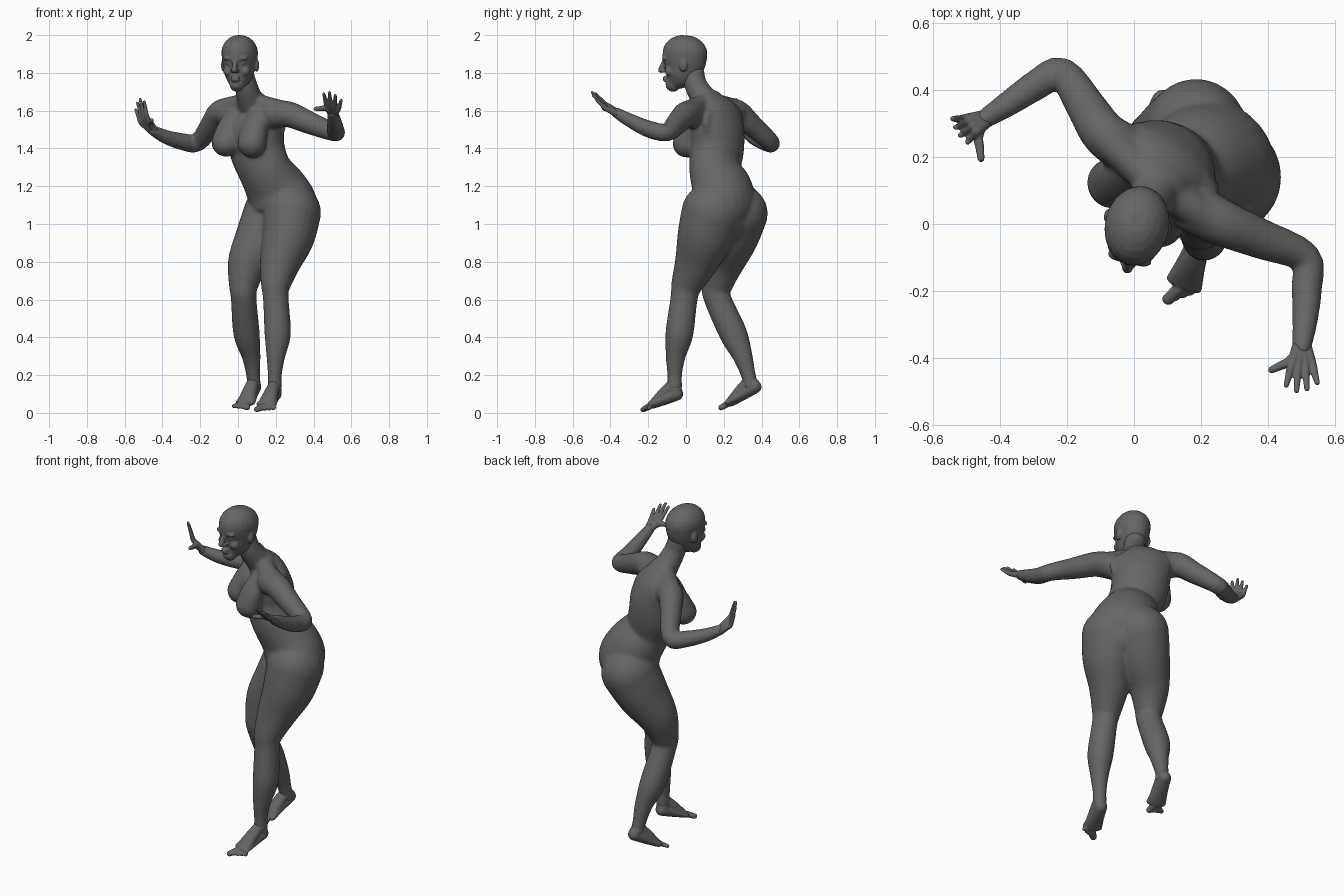
import bpy, bmesh
from math import cos, sin, pi
from mathutils import Vector, Matrix

if "Cube" in bpy.data.objects:
    bpy.data.objects.remove(bpy.data.objects["Cube"])

grey = bpy.data.materials.new("plain_grey")
grey.use_nodes = True
tone = (.13, .13, .13, 1)
grey.diffuse_color = tone
grey.node_tree.nodes["Principled BSDF"].inputs["Base Color"].default_value = tone

X = Vector((1, 0, 0))
UP = Vector((0, 0, 1))
CHEST_SIDE = Vector((.8, -.6, 0))       # towards the figure's left
HEAD_SIDE = Vector((.975, -.22, 0))
HEAD_FRONT = HEAD_SIDE.cross(UP)


def spline(rows, steps=4):
    """Catmull-Rom interpolation of rows of numbers."""
    rows = [Vector(row) for row in rows]
    last = len(rows) - 1
    out = []
    for i in range(last):
        a, b, c, d = (rows[max(0, min(last, i + k))] for k in (-1, 0, 1, 2))
        for s in range(steps):
            t = s / steps
            out.append(b + (c - a) * (t / 2) + (a * 2 - b * 5 + c * 4 - d) * (t * t / 2)
                       + (b * 3 - a - c * 3 + d) * (t ** 3 / 2))
    return out + [rows[last]]


def limb(bm, path, widths, side=X, depths=None, sides=24):
    """Rounded tube along a path, with half widths along side and half depths across."""
    points = spline([(*p, w, d) for p, w, d in zip(path, widths, depths or widths)])
    centers = [Vector(p[:3]) for p in points]
    last = len(points) - 1
    rings = []
    for i, point in enumerate(points):
        along = (centers[min(i + 1, last)] - centers[max(i - 1, 0)]).normalized()
        u = (side - along * side.dot(along)).normalized()
        rings.append((centers[i], along, u, along.cross(u), point[3], point[4]))

    def cap(ring, sign):
        center, along, u, v, width, depth = ring
        reach = along * sign * min(width, depth)
        angles = [pi / 2 * k / 6 for k in range(1, 6)]
        return [(center + reach * sin(k), along, u, v, width * cos(k), depth * cos(k)) for k in angles]
    rings = cap(rings[0], -1)[::-1] + rings + cap(rings[-1], 1)
    turns = [2 * pi * k / sides for k in range(sides)]
    loops = [[bm.verts.new(center + u * width * cos(k) + v * depth * sin(k)) for k in turns]
             for center, along, u, v, width, depth in rings]
    for low, high in zip(loops, loops[1:]):
        for k in range(sides):
            n = (k + 1) % sides
            bm.faces.new((low[k], low[n], high[n], high[k]))
    bm.faces.new(loops[0][::-1])
    bm.faces.new(loops[-1])


def ball(bm, center, size, side=HEAD_SIDE):
    """Ellipsoid sized along side, depth and height."""
    turn = Matrix((side, UP.cross(side), UP)).transposed().to_4x4()
    matrix = Matrix.Translation(center) @ turn @ Matrix.Diagonal((*size, 1))
    bmesh.ops.create_uvsphere(bm, u_segments=24, v_segments=16, radius=1, matrix=matrix)


def finish(name, bm, voxel, smooth):
    """Fuse overlapping shapes into one smooth skin."""
    bmesh.ops.recalc_face_normals(bm, faces=bm.faces)
    mesh = bpy.data.meshes.new(name)
    bm.to_mesh(mesh)
    bm.free()
    ob = bpy.data.objects.new(name, mesh)
    bpy.context.collection.objects.link(ob)
    fuse = ob.modifiers.new("fuse", 'REMESH')
    fuse.mode, fuse.voxel_size = 'VOXEL', voxel
    soften = ob.modifiers.new("soften", 'SMOOTH')
    soften.factor, soften.iterations = .5, smooth
    depsgraph = bpy.context.evaluated_depsgraph_get()
    skin = bpy.data.meshes.new_from_object(ob.evaluated_get(depsgraph))
    ob.modifiers.clear()
    ob.data = skin
    skin.materials.clear()
    skin.materials.append(grey)
    skin.polygons.foreach_set("use_smooth", [True] * len(skin.polygons))
    skin.update()


# Torso, from the hips up to the base of the neck
bm = bmesh.new()
limb(bm, [(.24, .2, 1.03), (.24, .2, 1.1), (.2, .19, 1.19), (.14, .155, 1.29),
          (.1, .165, 1.4), (.09, .165, 1.5), (.085, .16, 1.58), (.075, .125, 1.64)],
     (.18, .19, .17, .15, .155, .165, .165, .1), CHEST_SIDE,
     (.14, .165, .155, .13, .135, .13, .1, .07))
# Neck
limb(bm, [(.085, .14, 1.6), (.06, .09, 1.67), (.04, .05, 1.74), (.025, .04, 1.8)],
     (.08, .068, .06, .058), CHEST_SIDE)
# Shoulder slopes
for shoulder in ((-.08, .255, 1.61), (.23, .015, 1.6)):
    limb(bm, [(.065, .115, 1.65), shoulder], (.05, .055), UP)
# Breasts, hanging from the upper chest
for path in ([(-.015, .165, 1.58), (-.045, .135, 1.5), (-.065, .12, 1.43)],
             [(.11, .06, 1.58), (.085, .02, 1.5), (.073, .004, 1.425)]):
    limb(bm, path, (.06, .075, .077), CHEST_SIDE, (.05, .06, .074))
# Shoulder blades and breastbone
for blade in ((.055, .26, 1.54), (.2, .14, 1.53)):
    ball(bm, blade, (.07, .02, .08), CHEST_SIDE)
ball(bm, (.035, .09, 1.47), (.11, .065, .11), CHEST_SIDE)

# Buttocks and legs share their heights and thickness
heights = (1.06, .93, .8, .68, .61, .42, .3, .2, .14)
thickness = (.155, .14, .11, .08, .068, .07, .05, .037, .038)
left_leg = [(.285, .14), (.265, .1), (.225, .055), (.2, .005), (.2, -.01),
            (.21, -.035), (.2, -.055), (.195, -.06), (.195, -.06)]
right_leg = [(.185, .27), (.125, .235), (.055, .195), (.03, .165), (.03, .165),
             (.045, .25), (.07, .3), (.08, .33), (.085, .345)]
for leg in (left_leg, right_leg):
    limb(bm, [(*place, z) for place, z in zip(leg, heights)], thickness, X, [t * 1.06 for t in thickness])

# Arms share their thickness from shoulder to wrist
thickness = (.075, .069, .06, .048, .046, .038, .029)
left_arm = [(.19, .04, 1.58), (.27, 0, 1.58), (.38, -.045, 1.535), (.51, -.1, 1.485),
            (.515, -.19, 1.5), (.51, -.29, 1.545), (.5, -.37, 1.59)]
right_arm = [(-.02, .22, 1.575), (-.09, .27, 1.59), (-.14, .345, 1.525), (-.215, .45, 1.43),
             (-.29, .415, 1.435), (-.38, .355, 1.46), (-.45, .31, 1.495)]
for arm in (left_arm, right_arm):
    limb(bm, arm, thickness, UP)
finish("body", bm, .0075, 16)


def face(side, front, z):
    """Point on the head, measured sideways, forwards and up."""
    return X * .01 + HEAD_SIDE * side + HEAD_FRONT * front + UP * z


# Skull and jaw
bm = bmesh.new()
limb(bm, [face(0, .07, 1.74), face(0, .04, 1.78), face(0, .02, 1.82), face(0, .01, 1.86), face(0, .005, 1.905)],
     (.04, .07, .081, .09, .096), HEAD_SIDE, (.04, .082, .104, .117, .12))
# Nose, lips and chin
limb(bm, [face(0, .11, 1.875), face(0, .125, 1.845), face(0, .136, 1.815)], (.012, .013, .016), HEAD_SIDE)
for z in (1.762, 1.776):
    ball(bm, face(0, .11, z), (.024, .016, .009))
ball(bm, face(0, .088, 1.732), (.024, .022, .02))
# Brows, eyelids, cheeks, nostrils and ears
for s in (-1, 1):
    ball(bm, face(.034 * s, .104, 1.878), (.034, .018, .012))
    ball(bm, face(.036 * s, .096, 1.85), (.016, .014, .009))
    ball(bm, face(.045 * s, .078, 1.81), (.028, .026, .028))
    ball(bm, face(.014 * s, .12, 1.81), (.011, .013, .01))
    ball(bm, face(.09 * s, -.005, 1.84), (.013, .022, .035))
finish("head", bm, .005, 6)


def hand(name, wrist, index, little, aim, thumb):
    """Fingers run from the wrist over the knuckles and fan out along aim."""
    bm = bmesh.new()
    wrist, index, little, aim, thumb = (Vector(p) for p in (wrist, index, little, aim, thumb))
    across = (little - index).normalized()
    taper = [.018 - .0025 * i for i in range(5)]
    for i, length in enumerate((.8, 1.1, 1.05, .8)):
        knuckle = index.lerp(little, i / 3)
        offset = knuckle - index.lerp(little, .5)
        start = wrist + offset * .4
        tip = knuckle + aim * length + offset * .4
        limb(bm, [start, start.lerp(knuckle, .6), knuckle, knuckle.lerp(tip, .5), tip], taper, across)
    base = wrist.lerp(index, .5)
    limb(bm, [wrist, base.lerp(thumb, .25), base.lerp(thumb, .65), thumb], taper, across)
    finish(name, bm, .0035, 3)


hand("left_hand", (.5, -.37, 1.59), (.467, -.43, 1.637), (.533, -.425, 1.612), (0, -.062, .06), (.41, -.435, 1.61))
hand("right_hand", (-.45, .31, 1.495), (-.483, .262, 1.568), (-.515, .312, 1.538),
     (-.024, -.01, .09), (-.456, .195, 1.55))


def foot(name, ankle, heel, front, big, small, side):
    """Sole, heel and instep fused with a row of toes."""
    bm = bmesh.new()
    ankle, heel, front, big, small, side = (Vector(p) for p in (ankle, heel, front, big, small, side))
    limb(bm, [heel, heel.lerp(front, .5), front], (.036, .043, .056), side, (.035, .03, .022))
    limb(bm, [ankle, ankle.lerp(heel, .5), heel], (.03, .035, .033), side)
    limb(bm, [ankle, ankle.lerp(front, .5), front], (.03, .04, .05), side, (.034, .032, .022))
    for i in range(5):
        tip = big.lerp(small, i / 4)
        size = .0135 if i else .018
        limb(bm, [front.lerp(tip, .4), tip], (size, size), side, (size, size * .8))
    finish(name, bm, .0045, 4)


foot("left_foot", (.195, -.065, .15), (.195, -.05, .1), (.15, -.175, .045),
     (.1, -.226, .018), (.19, -.196, .026), (.95, -.3, 0))
foot("right_foot", (.083, .34, .17), (.088, .365, .138), (.04, .235, .056),
     (.048, .185, .028), (-.022, .207, .036), (.92, -.38, 0))
